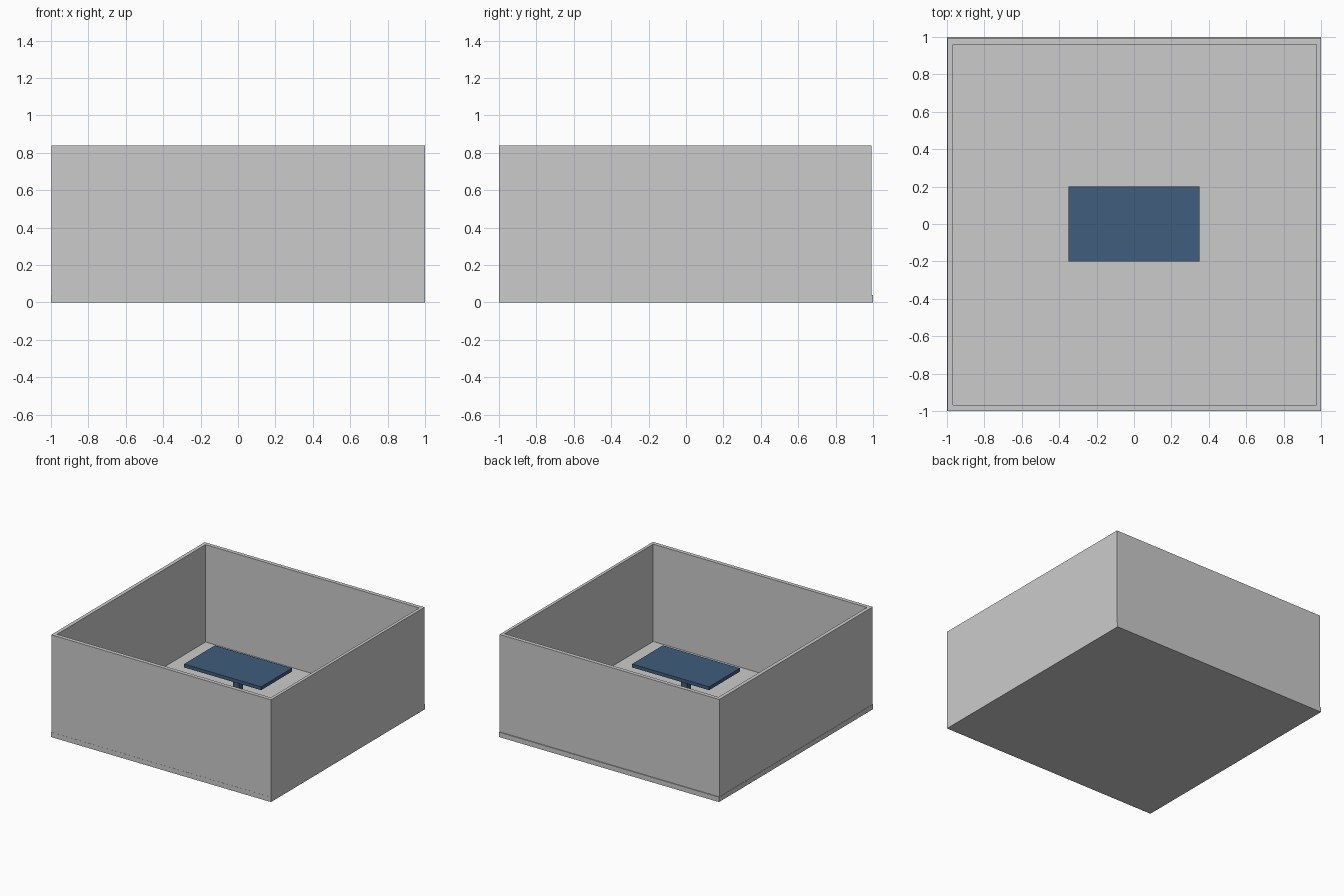
import bpy

if "Cube" in bpy.data.objects:
    bpy.data.objects.remove(bpy.data.objects["Cube"])

blue = bpy.data.materials.new("blue_paint")
blue.diffuse_color = (0.05, 0.11, 0.2, 1)
blue.use_nodes = True
blue.node_tree.nodes["Principled BSDF"].inputs["Base Color"].default_value = blue.diffuse_color


def box(name, x0, x1, y0, y1, z0, z1, mat=None):
    bpy.ops.mesh.primitive_cube_add(size=1, location=((x0 + x1) / 2, (y0 + y1) / 2, (z0 + z1) / 2))
    ob = bpy.context.object
    ob.name = name
    ob.scale = (x1 - x0, y1 - y0, z1 - z0)
    bpy.ops.object.transform_apply(location=False, rotation=False, scale=True)
    if mat:
        ob.data.materials.append(mat)
    return ob


# Room: floor slab and four walls
FLOOR, TOP = 0.04, 0.84
box("floor", -1, 1, -1, 1, 0, FLOOR)
box("left_wall", -0.998, -0.968, -0.999, 0.993, FLOOR, TOP)
box("right_wall", 0.975, 1, -0.999, 0.993, FLOOR, TOP)
box("front_wall", -0.968, 0.975, -0.999, -0.967, FLOOR, TOP)
box("back_wall", -0.968, 0.975, 0.961, 0.993, FLOOR, TOP)

# Table: flat top on a single square post
box("table_top", -0.35, 0.35, -0.2, 0.2, 0.44, 0.468, blue)
box("table_post", -0.027, 0.027, -0.027, 0.027, FLOOR, 0.44, blue)
